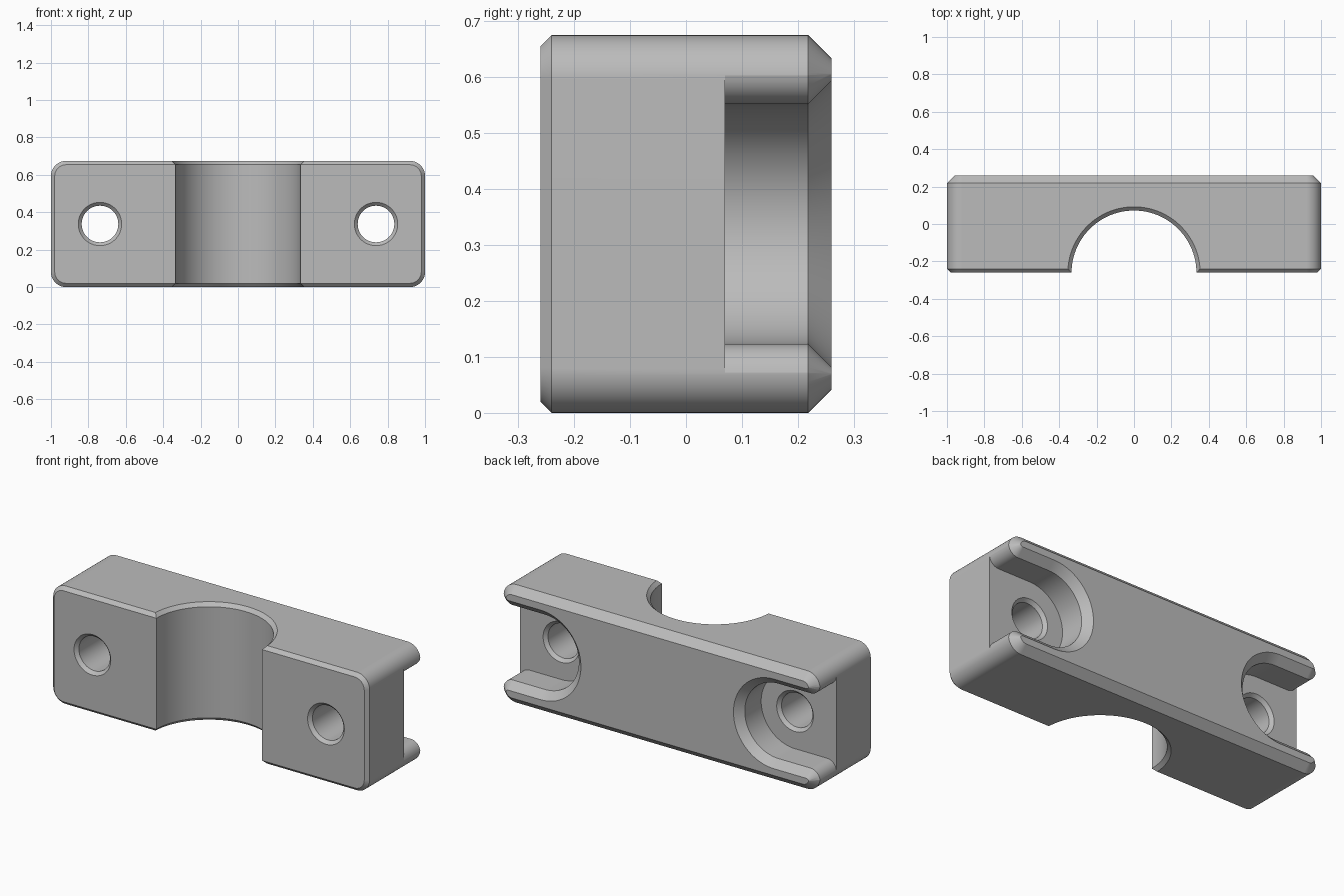
import bpy, bmesh
from math import sin, cos, pi, radians
from mathutils import Vector

default = bpy.data.objects.get("Cube")
if default:
    bpy.data.objects.remove(default, do_unlink=True)

# Main dimensions
HEIGHT, DEPTH = 0.674, 0.26          # full height, half depth
MID = HEIGHT / 2
CORNER = 0.08                        # rounded outer corners
FRONT_BEVEL, BACK_BEVEL = 0.02, 0.042
HOLE_X, HOLE_R, HOLE_BEVEL = 0.738, 0.098, 0.018
SLOT_R, SLOT_FLOOR, LIP = 0.214, 0.07, 0.06
GROOVE_R = 0.334

grey = bpy.data.materials.new("light_grey")
grey.use_nodes = True
grey.diffuse_color = (0.5, 0.5, 0.5, 1)
grey.node_tree.nodes["Principled BSDF"].inputs["Base Color"].default_value = (0.5, 0.5, 0.5, 1)


def arc(cx, cy, r, start, end, steps):
    """Points on an arc, angles in degrees."""
    angles = [radians(start + (end - start) * i / steps) for i in range(steps + 1)]
    return [(cx + r * cos(a), cy + r * sin(a)) for a in angles]


def loft(name, rings):
    """Closed solid through matching rings of points."""
    bm = bmesh.new()
    loops = [[bm.verts.new(p) for p in ring] for ring in rings]
    n = len(loops[0])
    for a, b in zip(loops, loops[1:]):
        for i in range(n):
            j = (i + 1) % n
            bm.faces.new((a[i], a[j], b[j], b[i]))
    bm.faces.new(loops[0])
    bm.faces.new(loops[-1])
    bmesh.ops.recalc_face_normals(bm, faces=bm.faces)
    mesh = bpy.data.meshes.new(name)
    bm.to_mesh(mesh)
    bm.free()
    mesh.materials.append(grey)
    obj = bpy.data.objects.new(name, mesh)
    bpy.context.collection.objects.link(obj)
    return obj


def along_y(points, y):
    return [Vector((x, y, z)) for x, z in points]


def block_outline(inset):
    """Rounded rectangle seen from the front."""
    r = CORNER - inset
    x, z = 1 - CORNER, MID - CORNER
    centres = [(x, z), (-x, z), (-x, -z), (x, -z)]
    return [p for k, (cx, cz) in enumerate(centres)
            for p in arc(cx, MID + cz, r, 90 * k, 90 * k + 90, 10)]


def slot_outline(side, grow):
    """Round-ended slot, open at the block end with rounded lips."""
    half = SLOT_R + LIP
    pts = arc(HOLE_X, 0, SLOT_R + grow, 90, 270, 40)
    pts += arc(1 - LIP, -half, LIP - grow, 90, 0, 10)
    pts += [(1.1, -half), (1.1, half)]
    pts += arc(1 - LIP, half, LIP - grow, 0, -90, 10)
    return [(side * x, MID + z) for x, z in pts]


def circle(cx, cy, r, steps):
    return arc(cx, cy, r, 0, 360, steps)[:-1]


# Block with bevelled front and back edges
block = loft("clamp_block", [along_y(block_outline(d), y) for d, y in (
    (FRONT_BEVEL, -DEPTH), (0, FRONT_BEVEL - DEPTH),
    (0, DEPTH - BACK_BEVEL), (BACK_BEVEL, DEPTH))])

# Half-round groove with flared rims
over = 0.03
cutters = [loft("groove_cutter", [
    [Vector((x, y, z)) for x, y in circle(0, -DEPTH - 0.002, r, 96)]
    for z, r in ((-over, GROOVE_R + FRONT_BEVEL + over), (FRONT_BEVEL, GROOVE_R),
                 (HEIGHT - FRONT_BEVEL, GROOVE_R),
                 (HEIGHT + over, GROOVE_R + FRONT_BEVEL + over))])]

for side in (-1, 1):
    # Open slot in the back, flared like the outer bevel
    flare = LIP - 0.004
    cutters.append(loft("slot_cutter", [along_y(slot_outline(side, d), y) for d, y in (
        (0, SLOT_FLOOR), (0, DEPTH - BACK_BEVEL), (flare, DEPTH - BACK_BEVEL + flare))]))
    # Countersunk screw hole
    wide = HOLE_R + HOLE_BEVEL + 0.01
    cutters.append(loft("hole_cutter", [
        along_y(circle(side * HOLE_X, MID, r, 48), y) for r, y in (
            (wide, -DEPTH - 0.01), (HOLE_R, HOLE_BEVEL - DEPTH),
            (HOLE_R, SLOT_FLOOR - HOLE_BEVEL), (wide, SLOT_FLOOR + 0.01))]))

# Cut every opening, then drop the cutters
bpy.ops.object.select_all(action='DESELECT')
bpy.context.view_layer.objects.active = block
block.select_set(True)
for cutter in cutters:
    cutter.hide_render = True
    mod = block.modifiers.new("cut", 'BOOLEAN')
    mod.operation = 'DIFFERENCE'
    mod.solver = 'EXACT'
    mod.object = cutter
    bpy.ops.object.modifier_apply(modifier=mod.name)
    bpy.data.objects.remove(cutter, do_unlink=True)

# Smooth curves, crisp edges
bpy.ops.object.shade_smooth_by_angle(angle=radians(28))
weighted = block.modifiers.new("flat_face_normals", 'WEIGHTED_NORMAL')
weighted.keep_sharp = True
